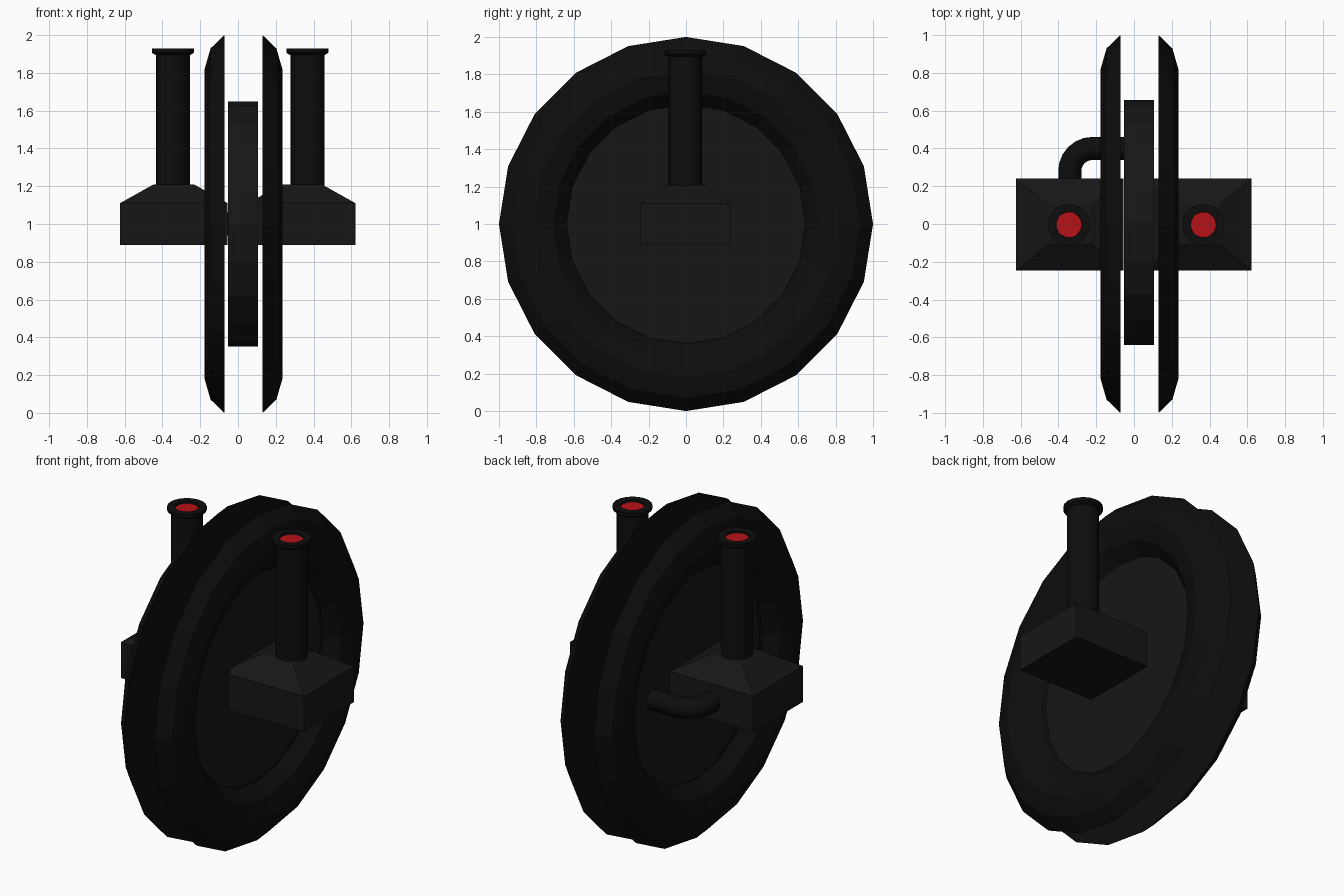
import bpy, bmesh, math
from mathutils import Vector, Matrix

if "Cube" in bpy.data.objects:
    bpy.data.objects.remove(bpy.data.objects["Cube"])


def material(name, rgb):
    m = bpy.data.materials.new(name)
    m.diffuse_color = (*rgb, 1)
    m.use_nodes = True
    m.node_tree.nodes["Principled BSDF"].inputs["Base Color"].default_value = m.diffuse_color
    return m


rubber = material("black_rubber", (0.004, 0.004, 0.004))
metal = material("dark_metal", (0.008, 0.008, 0.008))
glow = material("red_glow", (0.47, 0.006, 0.009))


def finish(name, bm, mat, smooth=False):
    bmesh.ops.remove_doubles(bm, verts=bm.verts, dist=1e-5)
    bmesh.ops.recalc_face_normals(bm, faces=bm.faces)
    me = bpy.data.meshes.new(name)
    bm.to_mesh(me)
    bm.free()
    me.materials.append(mat)
    ob = bpy.data.objects.new(name, me)
    bpy.context.collection.objects.link(ob)
    if smooth:
        bpy.ops.object.select_all(action='DESELECT')
        ob.select_set(True)
        bpy.context.view_layer.objects.active = ob
        bpy.ops.object.shade_smooth_by_angle(angle=math.radians(35))
    return ob


def lathe(name, profile, centre, axis, sides, mat, smooth=False):
    """Spin (radius, height) points around the x or z axis through centre."""
    bm = bmesh.new()
    turn = Matrix.Rotation(math.pi / 2, 4, 'Y') if axis == 'x' else Matrix()
    rings = []
    for r, h in profile:
        rings.append([bm.verts.new(Vector(centre) + turn @ Vector((
            r * math.cos(math.tau * i / sides), r * math.sin(math.tau * i / sides), h)))
            for i in range(sides)])
    for a, b in zip(rings, rings[1:]):
        for i in range(sides):
            j = (i + 1) % sides
            bm.faces.new((a[i], a[j], b[j], b[i]))
    bmesh.ops.dissolve_degenerate(bm, dist=1e-6, edges=bm.edges)
    return finish(name, bm, mat, smooth)


# Two half-round tyres, flat on the inside
half_round = [(1, 0), (0.93, 0.073), (0.82, 0.105), (0.71, 0.073), (0.64, 0), (1, 0)]
for side, x, s in (("left", -0.072, -1), ("right", 0.13, 1)):
    lathe(side + "_tyre", [(r, s * h) for r, h in half_round], (x, 0, 1), 'x', 20, rubber)

# Central hub disc between the tyres
lathe("hub_disc", [(0, -0.08), (0.648, -0.08), (0.648, 0.08), (0, 0.08)],
      (0.026, 0.008, 1), 'x', 20, metal)


# Engine boxes with hipped tops
def engine_box(name, cx):
    bm = bmesh.new()
    layers = []
    for hx, hy, z in ((0.285, 0.243, 0.89), (0.285, 0.243, 1.11), (0.11, 0.1, 1.208)):
        layers.append([bm.verts.new((cx + sx * hx, -0.003 + sy * hy, z))
                       for sx, sy in ((-1, -1), (1, -1), (1, 1), (-1, 1))])
    bm.faces.new(layers[0])
    bm.faces.new(layers[-1])
    for a, b in zip(layers, layers[1:]):
        for i in range(4):
            j = (i + 1) % 4
            bm.faces.new((a[i], a[j], b[j], b[i]))
    finish(name, bm, metal)


# Engine, upright exhaust with lipped mouth, and red glow, on each side
stack = [(0.09, 1.2), (0.09, 1.895), (0.102, 1.9), (0.111, 1.908), (0.111, 1.928),
         (0.068, 1.928), (0.066, 1.9)]
for side, box_x, pipe_x in (("left", -0.34, -0.345), ("right", 0.337, 0.367)):
    engine_box(side + "_engine", box_x)
    lathe(side + "_exhaust", stack, (pipe_x, -0.004, 0), 'z', 20, rubber, True)
    lathe(side + "_exhaust_glow", [(0, 1.915), (0.067, 1.915)],
          (pipe_x, -0.004, 0), 'z', 20, glow)

# Elbow pipe from the left engine to the hub
path = [(-0.34, 0.2), (-0.34, 0.28)]
for k in range(7):
    a = math.pi - k * math.pi / 12
    path.append((-0.22 + 0.12 * math.cos(a), 0.28 + 0.12 * math.sin(a)))
path.append((-0.03, 0.4))
bm = bmesh.new()
rings = []
for i, p in enumerate(path):
    q0, q1 = path[max(i - 1, 0)], path[min(i + 1, len(path) - 1)]
    d = Vector((q1[0] - q0[0], q1[1] - q0[1], 0)).normalized()
    n = Vector((-d.y, d.x, 0))
    rings.append([bm.verts.new(Vector((p[0], p[1], 1.0)) + 0.061 * (
        n * math.cos(math.tau * k / 12) + Vector((0, 0, math.sin(math.tau * k / 12)))))
        for k in range(12)])
for a, b in zip(rings, rings[1:]):
    for k in range(12):
        j = (k + 1) % 12
        bm.faces.new((a[k], a[j], b[j], b[k]))
bm.faces.new(rings[0])
bm.faces.new(rings[-1])
finish("elbow_pipe", bm, rubber, True)
